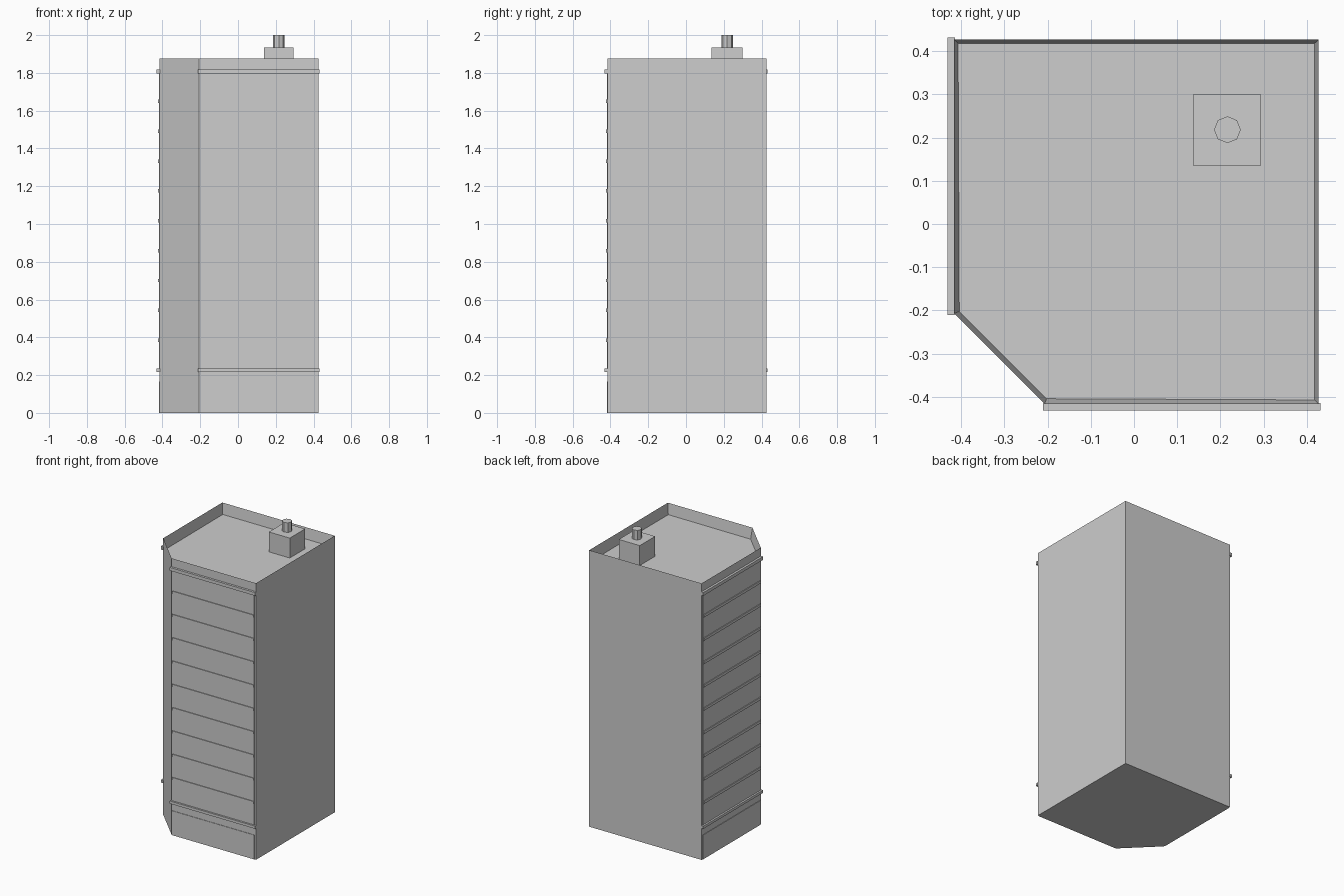
import bpy
import bmesh

cube = bpy.data.objects.get("Cube")
if cube:
    bpy.data.objects.remove(cube, do_unlink=True)

grey = bpy.data.materials.new("light_grey")
grey.use_nodes = True
COLOUR = (0.61, 0.61, 0.61, 1)
grey.diffuse_color = COLOUR
grey.node_tree.nodes["Principled BSDF"].inputs["Base Color"].default_value = COLOUR

LOW, HIGH, CUT = -0.416, 0.427, -0.207   # wall planes and cut corner
TOP, ROOF = 1.875, 1.8


def finish(name, bm):
    bmesh.ops.recalc_face_normals(bm, faces=bm.faces)
    mesh = bpy.data.meshes.new(name)
    bm.to_mesh(mesh)
    bm.free()
    mesh.materials.append(grey)
    obj = bpy.data.objects.new(name, mesh)
    bpy.context.collection.objects.link(obj)
    return obj


def box(name, xs, ys, zs):
    bm = bmesh.new()
    bmesh.ops.create_cube(bm, size=1)
    for v in bm.verts:
        for axis, (lo, hi) in enumerate((xs, ys, zs)):
            v.co[axis] = lo if v.co[axis] < 0 else hi
    return finish(name, bm)


def on_both_facades(name, span, zs, depth):
    """Same strip on the front wall and on the adjoining -x wall."""
    out = (LOW - depth, LOW + 0.002)
    box("front_" + name, span, out, zs)
    box("side_" + name, out, span, zs)


# Tower with a cut corner, parapet and sunken roof
bm = bmesh.new()
plan = [(CUT, LOW), (HIGH, LOW), (HIGH, HIGH), (LOW, HIGH), (LOW, CUT)]
base = bm.faces.new([bm.verts.new((x, y, 0)) for x, y in plan])
ext = bmesh.ops.extrude_face_region(bm, geom=[base], use_keep_orig=True)
bmesh.ops.translate(bm, vec=(0, 0, TOP),
                    verts=[g for g in ext["geom"] if isinstance(g, bmesh.types.BMVert)])
bmesh.ops.recalc_face_normals(bm, faces=bm.faces)
roof = max(bm.faces, key=lambda f: f.calc_center_median().z)
bmesh.ops.inset_region(bm, faces=[roof], thickness=0.013)
for v in roof.verts:
    v.co.z = ROOF
finish("tower_body", bm)

# Upper and lower cornices
on_both_facades("upper_cornice", (-0.211, 0.431), (1.796, 1.818), 0.015)
on_both_facades("lower_cornice", (-0.211, 0.431), (0.216, 0.234), 0.015)

# Raised facade panels and floor ledges
on_both_facades("wall_panel", (-0.202, 0.415), (0.234, 1.796), 0.003)
on_both_facades("ground_panel", (-0.202, 0.415), (0, 0.165), 0.003)
for floor in range(9):
    z = 0.385 + 0.158 * floor
    on_both_facades(f"floor_ledge_{floor + 1}", (-0.198, 0.413), (z - 0.009, z + 0.009), 0.008)

# Roof plant room and flue
box("plant_room", (0.137, 0.294), (0.135, 0.3), (ROOF, 1.935))
bm = bmesh.new()
bmesh.ops.create_cone(bm, cap_ends=True, segments=8, radius1=0.031, radius2=0.031, depth=0.075)
bmesh.ops.translate(bm, verts=bm.verts, vec=(0.216, 0.218, 1.9625))
finish("roof_flue", bm)
